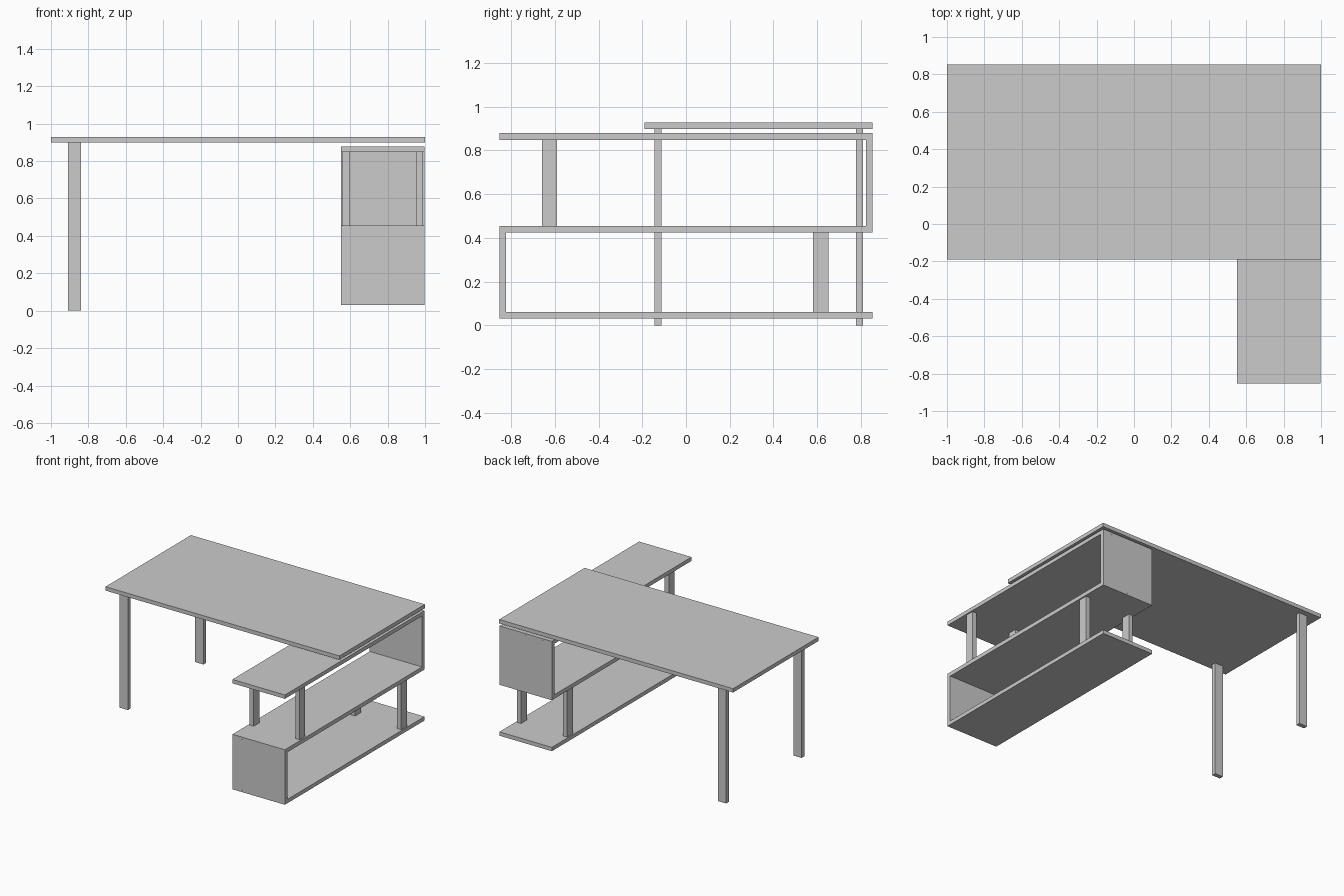
import bpy
from math import pi

if "Cube" in bpy.data.objects:
    bpy.data.objects.remove(bpy.data.objects["Cube"])


def box(name, x, y, z):
    """Box from (min, max) ranges on each axis."""
    lo, hi = zip(x, y, z)
    bpy.ops.mesh.primitive_cube_add(size=1, location=[(a + b) / 2 for a, b in zip(lo, hi)])
    ob = bpy.context.object
    ob.name = name
    ob.scale = [b - a for a, b in zip(lo, hi)]
    bpy.ops.object.transform_apply(location=False, rotation=False, scale=True)
    return ob


def extrude_x(name, profile, x0, x1):
    """Prism along x from a (y, z) outline."""
    n = len(profile)
    verts = [(x, y, z) for x in (x0, x1) for y, z in profile]
    faces = [tuple(range(n))[::-1], tuple(range(n, 2 * n))]
    faces += [(i, (i + 1) % n, (i + 1) % n + n, i + n) for i in range(n)]
    me = bpy.data.meshes.new(name)
    me.from_pydata(verts, [], faces)
    ob = bpy.data.objects.new(name, me)
    bpy.context.collection.objects.link(ob)
    bpy.context.view_layer.objects.active = ob
    bpy.ops.object.select_all(action='DESELECT')
    ob.select_set(True)
    bpy.ops.object.mode_set(mode='EDIT')
    bpy.ops.mesh.select_all(action='SELECT')
    bpy.ops.mesh.normals_make_consistent(inside=False)
    bpy.ops.object.mode_set(mode='OBJECT')
    return ob


Y = 0.853   # half depth
T = 0.03    # board thickness
SX0, SX1 = 0.55, 0.998

# Desktop
box("desktop", (-1, 1), (-0.19, Y), (0.898, 0.928))

# Two flat legs on the left
for name, y in (("front_leg", -0.145), ("back_leg", 0.777)):
    box(name, (-0.91, -0.84), (y, y + 0.033), (0, 0.898))

# Zigzag shelf: bottom board, front panel, middle board, back panel, top board
zigzag = [(Y, 0.03), (Y, 0.06), (-Y + T, 0.06), (-Y + T, 0.424), (Y, 0.424),
          (Y, 0.879), (-Y, 0.879), (-Y, 0.849), (Y - T, 0.849), (Y - T, 0.455),
          (-Y, 0.455), (-Y, 0.03)]
extrude_x("zigzag_shelf", zigzag, SX0, SX1)

# Paired posts holding the open ends of the shelf
for side, x in (("left", 0.56), ("right", 0.953)):
    box(side + "_upper_post", (x, x + 0.035), (-0.658, -0.59), (0.455, 0.849))
    box(side + "_lower_post", (x, x + 0.035), (0.582, 0.653), (0.06, 0.424))

# Small screw heads on the end panels
for name, y, rows in (("front_screw", -Y, (0.045, 0.44)), ("back_screw", Y, (0.44, 0.864))):
    for z in rows:
        for x in (0.63, 0.775, 0.92):
            bpy.ops.mesh.primitive_cylinder_add(vertices=12, radius=0.004, depth=0.002,
                                                location=(x, y, z), rotation=(pi / 2, 0, 0))
            bpy.context.object.name = name
